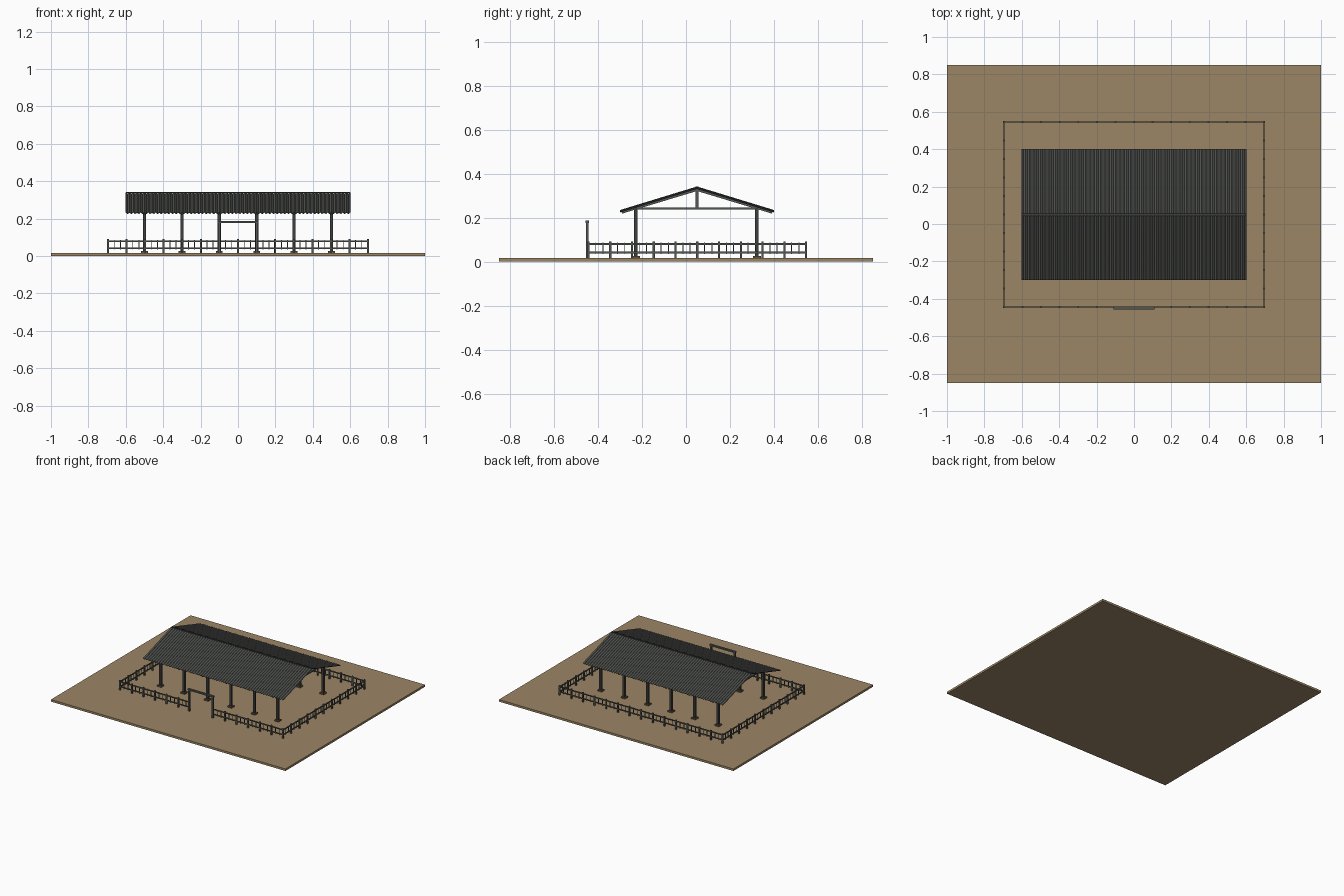
import bpy, bmesh, math
from mathutils import Vector, Matrix

if "Cube" in bpy.data.objects:
    bpy.data.objects.remove(bpy.data.objects["Cube"])


def material(name, rgb):
    m = bpy.data.materials.new(name)
    m.diffuse_color = (*rgb, 1)
    m.use_nodes = True
    m.node_tree.nodes["Principled BSDF"].inputs["Base Color"].default_value = m.diffuse_color
    return m


SAND = material("sandy_earth", (0.33, 0.24, 0.13))
DARK = material("dark_steel", (0.045, 0.05, 0.045))
GREY = material("grey_timber", (0.085, 0.092, 0.083))
ROOF = material("roof_sheet_grey", (0.085, 0.09, 0.082))
FOOT = material("footing_brown", (0.13, 0.09, 0.055))


def finish(name, bm, mat):
    me = bpy.data.meshes.new(name)
    bmesh.ops.recalc_face_normals(bm, faces=bm.faces)
    bm.to_mesh(me)
    bm.free()
    me.materials.append(mat)
    ob = bpy.data.objects.new(name, me)
    bpy.context.collection.objects.link(ob)
    return ob


def box(bm, x0, x1, y0, y1, z0, z1):
    mat = Matrix.Translation(((x0 + x1) / 2, (y0 + y1) / 2, (z0 + z1) / 2)) @ \
        Matrix.Diagonal((x1 - x0, y1 - y0, z1 - z0, 1))
    bmesh.ops.create_cube(bm, size=1, matrix=mat)


def post(bm, x, y, w, z0, z1):
    box(bm, x - w / 2, x + w / 2, y - w / 2, y + w / 2, z0, z1)


GZ = 0.016                       # ground surface
RIDGE_Y, HALF = 0.05, 0.35       # roof centre line and half span
RIDGE_Z, EAVE_Z = 0.336, 0.229   # middle of the roof sheet
SLOPE = (RIDGE_Z - EAVE_Z) / HALF
COLS_X = [-0.5 + 0.2 * i for i in range(6)]
COLS_Y = (-0.228, 0.322)

# Ground slab
bm = bmesh.new()
box(bm, -1, 1, -0.85, 0.85, 0, GZ)
finish("ground_slab", bm, SAND)

# Columns with footings
cols, feet = bmesh.new(), bmesh.new()
for x in COLS_X:
    for y in COLS_Y:
        post(cols, x, y, 0.017, GZ, 0.245)
        post(feet, x, y, 0.036, GZ, 0.026)
finish("columns", cols, DARK)
finish("column_footings", feet, FOOT)

# Roof trusses: tie beam, king post and sloping rafters
bm = bmesh.new()
for x in COLS_X:
    box(bm, x - 0.006, x + 0.006, COLS_Y[0], COLS_Y[1], 0.236, 0.245)
    post(bm, x, RIDGE_Y, 0.012, 0.24, RIDGE_Z - 0.008)
    for s in (-1, 1):
        a = Vector((x, RIDGE_Y, RIDGE_Z - 0.010))
        b = Vector((x, RIDGE_Y + s * (HALF - 0.008), EAVE_Z - 0.006))
        d = b - a
        bmesh.ops.create_cube(bm, size=1, matrix=Matrix.Translation((a + b) / 2)
                              @ d.to_track_quat('Y', 'Z').to_matrix().to_4x4()
                              @ Matrix.Diagonal((0.012, d.length, 0.010, 1)))
finish("roof_trusses", bm, GREY)

# Corrugated roof sheets, one for each slope
WAVES, STEPS = 60, 4
for label, s in (("front", -1), ("back", 1)):
    bm = bmesh.new()
    prev = None
    for i in range(WAVES * STEPS + 1):
        x = -0.6 + 1.2 * i / (WAVES * STEPS)
        dz = 0.004 * math.cos(2 * math.pi * i / STEPS)
        pair = [bm.verts.new((x, RIDGE_Y, RIDGE_Z + dz)),
                bm.verts.new((x, RIDGE_Y + s * HALF, EAVE_Z + dz))]
        if prev:
            bm.faces.new((prev[0], prev[1], pair[1], pair[0]))
        prev = pair
    ob = finish("roof_sheet_" + label, bm, ROOF)
    mod = ob.modifiers.new("thickness", 'SOLIDIFY')
    mod.thickness = 0.003
    mod.offset = 0

# Ridge cap
bm = bmesh.new()
box(bm, -0.6, 0.6, RIDGE_Y - 0.006, RIDGE_Y + 0.006, RIDGE_Z, RIDGE_Z + 0.006)
finish("ridge_cap", bm, DARK)

# Fence: posts, two rails and thin pickets, with an opening at the front
X, Y0, Y1, GATE = 0.695, -0.443, 0.546, 0.1
posts, rails, pickets = bmesh.new(), bmesh.new(), bmesh.new()


def fence_run(a, b, bays, skip_first=False):
    a, b = Vector(a), Vector(b)
    for z in (0.042, 0.080):
        lo = (min(a.x, b.x), min(a.y, b.y))
        hi = (max(a.x, b.x), max(a.y, b.y))
        box(rails, lo[0] - 0.003, hi[0] + 0.003, lo[1] - 0.003, hi[1] + 0.003,
            z - 0.004, z + 0.004)
    for i in range(bays * 3 + 1):
        p = a.lerp(b, i / (bays * 3))
        if i % 3:
            post(pickets, p.x, p.y, 0.004, 0.034, 0.086)
        elif i < bays * 3 and not (skip_first and i == 0):
            post(posts, p.x, p.y, 0.010, GZ, 0.091)


fence_run((X, Y0), (X, Y1), 10)
fence_run((X, Y1), (-X, Y1), 14)
fence_run((-X, Y1), (-X, Y0), 10)
fence_run((-X, Y0), (-GATE, Y0), 6)
fence_run((GATE, Y0), (X, Y0), 6, True)
finish("fence_posts", posts, GREY)
finish("fence_rails", rails, GREY)
finish("fence_pickets", pickets, GREY)

# Gateway frame
bm = bmesh.new()
for s in (-1, 1):
    post(bm, s * GATE, -0.449, 0.012, GZ, 0.178)
box(bm, -0.11, 0.11, -0.457, -0.441, 0.176, 0.187)
finish("gateway_frame", bm, GREY)
